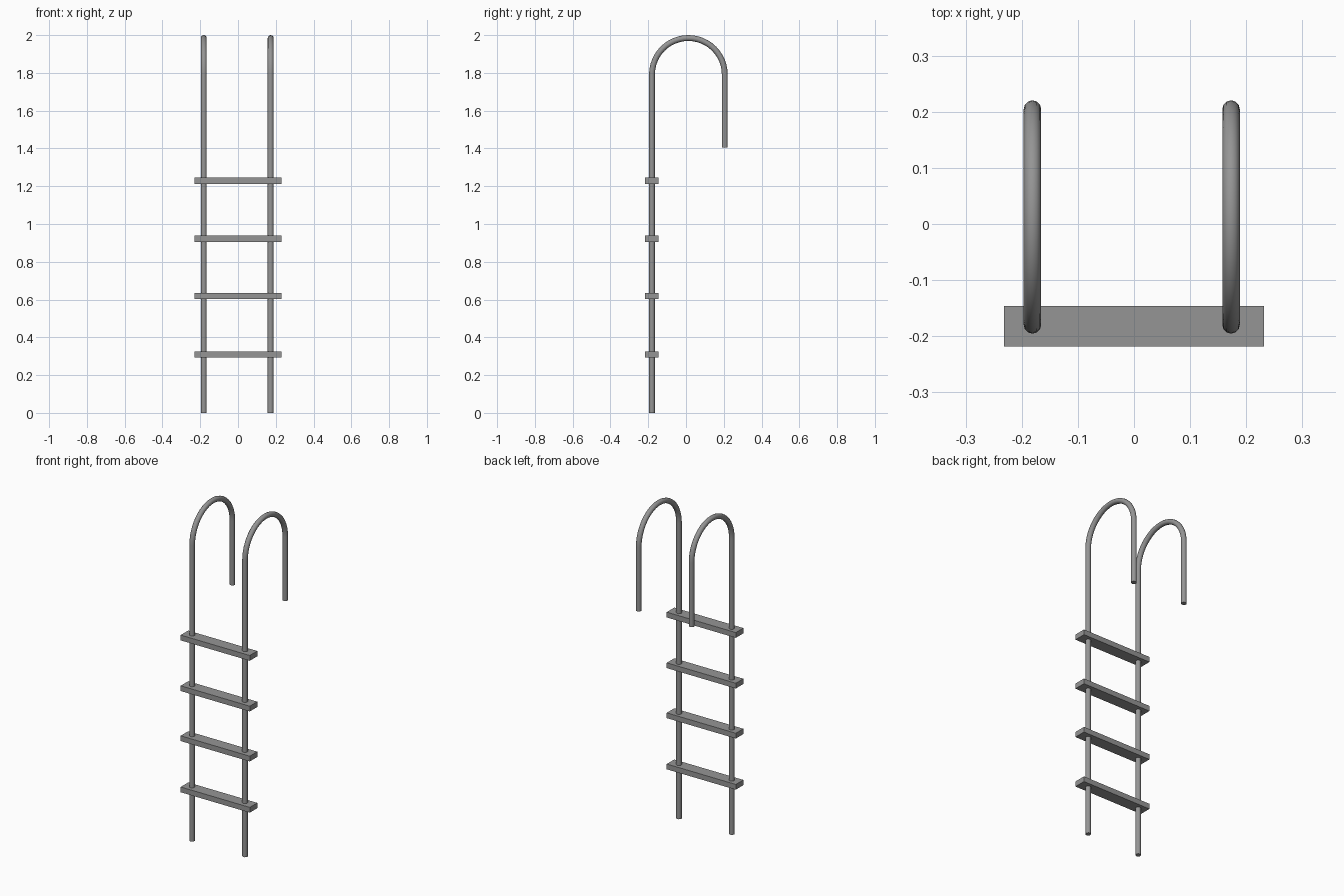
import bpy, bmesh, math
from mathutils import Vector

cube = bpy.data.objects.get("Cube")
if cube:
    bpy.data.objects.remove(cube, do_unlink=True)

# Single grey metal finish
metal = bpy.data.materials.new("grey_metal")
metal.use_nodes = True
grey = (0.3, 0.3, 0.3, 1)
metal.diffuse_color = grey
metal.node_tree.nodes["Principled BSDF"].inputs["Base Color"].default_value = grey

TUBE, SIDES, ARC_STEPS = 0.0155, 12, 24
ARC_Y, ARC_Z, ARC_R = 0.0125, 1.792, 0.1925
HOOK_END = 1.405


def finish(name, bm):
    bmesh.ops.recalc_face_normals(bm, faces=bm.faces)
    mesh = bpy.data.meshes.new(name)
    bm.to_mesh(mesh)
    bm.free()
    mesh.materials.append(metal)
    obj = bpy.data.objects.new(name, mesh)
    bpy.context.collection.objects.link(obj)
    return obj


def rail(name, x):
    """Round tube: straight up, half circle over, short leg down."""
    stations = [(-ARC_R, 0, math.pi)]
    for i in range(ARC_STEPS + 1):
        a = math.pi * (1 - i / ARC_STEPS)
        stations.append((ARC_R * math.cos(a), ARC_Z + ARC_R * math.sin(a), a))
    stations.append((ARC_R, HOOK_END, 0))
    bm = bmesh.new()
    rings = []
    for y, z, a in stations:
        out = Vector((0, math.cos(a), math.sin(a)))
        ring = []
        for k in range(SIDES):
            t = math.tau * k / SIDES
            offset = Vector((math.sin(t), 0, 0)) + out * math.cos(t)
            ring.append(bm.verts.new(Vector((x, ARC_Y + y, z)) + offset * TUBE))
        rings.append(ring)
    for low, high in zip(rings, rings[1:]):
        for k in range(SIDES):
            n = (k + 1) % SIDES
            bm.faces.new((low[k], low[n], high[n], high[k]))
    bm.faces.new(rings[0])
    bm.faces.new(rings[-1])
    obj = finish(name, bm)
    bpy.ops.object.select_all(action='DESELECT')
    obj.select_set(True)
    bpy.context.view_layer.objects.active = obj
    bpy.ops.object.shade_smooth_by_angle(angle=math.radians(40))


def tread(name, z):
    """Flat rectangular step crossing both rails."""
    bm = bmesh.new()
    bmesh.ops.create_cube(bm, size=1)
    bmesh.ops.scale(bm, vec=(0.463, 0.072, 0.032), verts=bm.verts)
    bmesh.ops.translate(bm, vec=(0, -0.182, z), verts=bm.verts)
    finish(name, bm)


rail("right_rail", -0.181)
rail("left_rail", 0.173)
for i, height in enumerate((0.309, 0.619, 0.922, 1.229)):
    tread(f"tread_{i + 1}", height)
